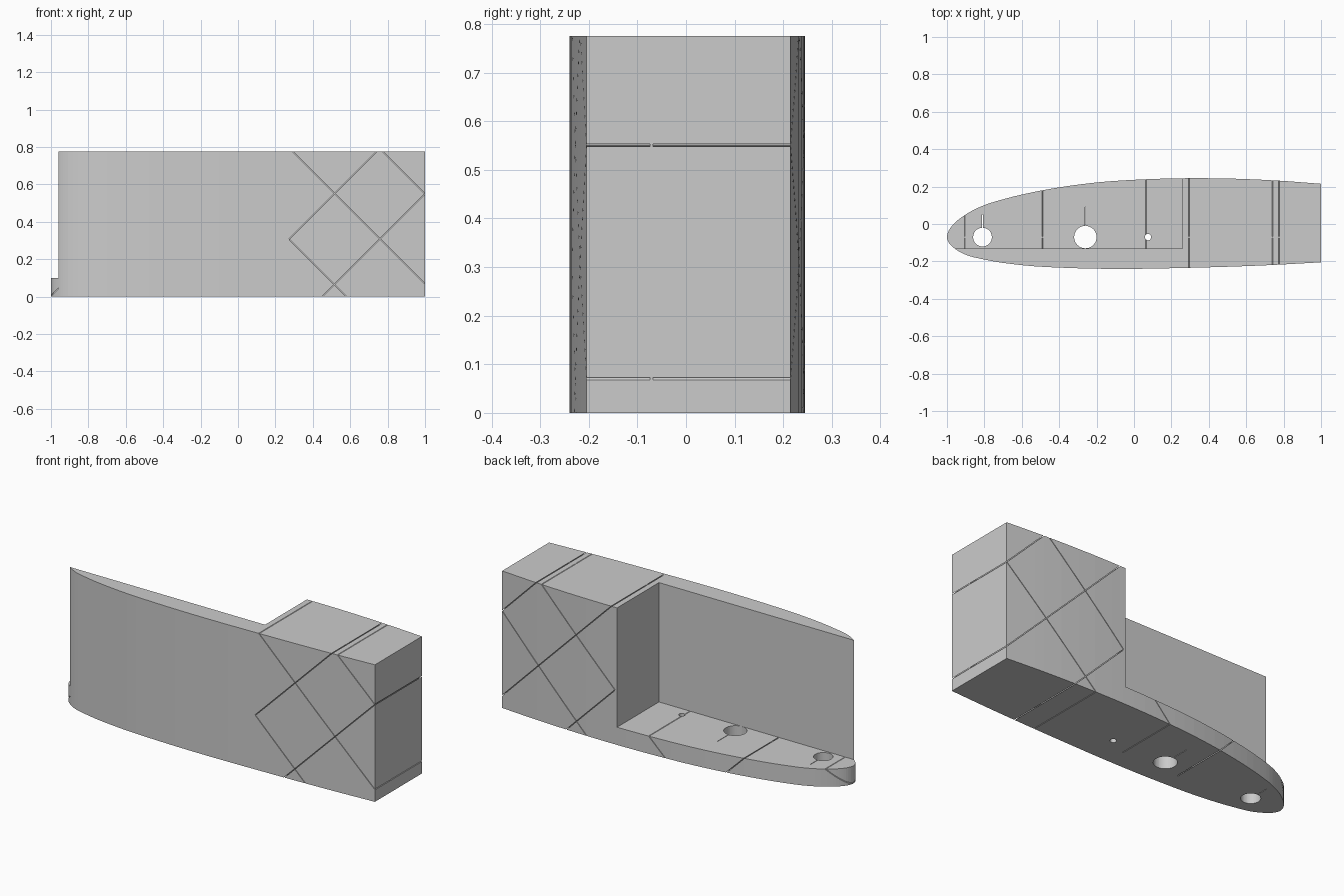
import bpy, math
from mathutils import Vector

if "Cube" in bpy.data.objects:
    bpy.data.objects.remove(bpy.data.objects["Cube"])

grey = bpy.data.materials.new("light grey")
grey.diffuse_color = (0.6, 0.6, 0.6, 1)
grey.use_nodes = True
grey.node_tree.nodes["Principled BSDF"].inputs["Base Color"].default_value = grey.diffuse_color
HEIGHT, SHELF, WALL_Y, STEP_X, SPAR_Y = 0.775, 0.1, -0.13, 0.26, -0.071


def prism(name, pts, direction):
    """Extrude a planar loop of 3D points along a vector."""
    n = len(pts)
    low = [Vector(p) for p in pts]
    verts = low + [p + Vector(direction) for p in low]
    faces = [list(range(n))[::-1], list(range(n, 2 * n))]
    faces += [(i, (i + 1) % n, n + (i + 1) % n, n + i) for i in range(n)]
    me = bpy.data.meshes.new(name)
    me.from_pydata(verts, [], faces)
    me.update()
    ob = bpy.data.objects.new(name, me)
    bpy.context.collection.objects.link(ob)
    # consistent outward normals
    import bmesh
    bm = bmesh.new()
    bm.from_mesh(me)
    bmesh.ops.recalc_face_normals(bm, faces=bm.faces)
    bm.to_mesh(me)
    bm.free()
    return ob


def smooth_path(ctrl, steps=4):
    """Centripetal-style curve through the control points."""
    v = [Vector(p) for p in ctrl]
    v = [2 * v[0] - v[1]] + v + [2 * v[-1] - v[-2]]
    out = []
    for a, b, c, d in zip(v, v[1:], v[2:], v[3:]):
        ab, bc, cd = [max((q - p).length, 1e-6) for p, q in ((a, b), (b, c), (c, d))]
        m1 = ((b - a) / ab * bc + (c - b) / bc * ab) / (ab + bc) * bc
        m2 = ((c - b) / bc * cd + (d - c) / cd * bc) / (bc + cd) * bc
        for i in range(steps):
            t = i / steps
            out.append(b * (2*t**3 - 3*t*t + 1) + m1 * (t**3 - 2*t*t + t)
                       + c * (3*t*t - 2*t**3) + m2 * (t**3 - t*t))
    return out + [v[-2]]


# Foil outline: upper trailing corner, round the nose, to the lower corner
outline = smooth_path([
    (1, .215), (.77, .232), (.35, .245), (.06, .239), (-.2, .222), (-.49, .18),
    (-.7, .132), (-.81, .097), (-.91, .044), (-.96, .004), (-.99, -.035), (-1, -.07),
    (-.99, -.1), (-.96, -.13), (-.91, -.16), (-.8, -.19), (-.6, -.22), (-.35, -.235),
    (-.1, -.24), (.3, -.234), (.7, -.221), (1, -.205)])
body = prism("foil_segment", [(p.x, p.y, 0) for p in outline], (0, 0, HEIGHT))
body.data.materials.append(grey)
cutters = []

# Open bay above the shelf, behind the thin skin wall
cutters.append(prism("bay_cutter", [(-1.2, WALL_Y, SHELF), (STEP_X, WALL_Y, SHELF),
                                    (STEP_X, 0.5, SHELF), (-1.2, 0.5, SHELF)], (0, 0, 1)))

# Round spar and pin holes through the shelf
for x, r in ((-.81, .05), (-.26, .06), (.075, .017)):
    ring = [(x + r * math.cos(a), -.07 + r * math.sin(a), -.1)
            for a in (2 * math.pi * i / 40 for i in range(40))]
    cutters.append(prism("hole_cutter", ring, (0, 0, .5)))

# Short slits leading out of the two large holes
for x, y in ((-.81, .05), (-.26, .09)):
    cutters.append(prism("hole_slit_cutter", [(x - .0015, -.06, -.1), (x + .0015, -.06, -.1),
                                              (x + .0015, y, -.1), (x - .0015, y, -.1)], (0, 0, .3)))

# Thin diagonal lattice slits, interrupted along the spar line
W = .0018
slits = [((.275, .795), (1.02, .05), -.5), ((.43, -.02), (1.02, .57), -.5),
         ((.75, .8), (1.02, .53), -.5), ((.273, .308), (.8, .835), -.5),
         ((.275, .305), (.6, -.02), -.5), ((.25, .285), (-.06, -.025), WALL_Y),
         ((-.51, .12), (-.37, -.02), WALL_Y), ((-.885, .12), (-1.025, -.02), WALL_Y)]
for p, q, y0 in slits:
    d = Vector((q[0] - p[0], q[1] - p[1])).normalized() * W
    n = (-d.y, d.x)
    for a, b in ((y0, SPAR_Y - .003), (SPAR_Y + .003, .5)):
        loop = [(c[0] + s * n[0], a, c[1] + s * n[1]) for c, s in ((p, 1), (q, 1), (q, -1), (p, -1))]
        cutters.append(prism("slit_cutter", loop, (0, b - a, 0)))

for c in cutters:
    m = body.modifiers.new("cut", 'BOOLEAN')
    m.operation, m.solver, m.object = 'DIFFERENCE', 'EXACT', c

# Bake the cuts and drop the cutters
bpy.context.view_layer.update()
baked = bpy.data.meshes.new_from_object(body.evaluated_get(bpy.context.evaluated_depsgraph_get()))
body.modifiers.clear()
body.data = baked
baked.materials.clear()
baked.materials.append(grey)
for poly in baked.polygons:
    poly.material_index = 0
for c in cutters:
    bpy.data.objects.remove(c)
